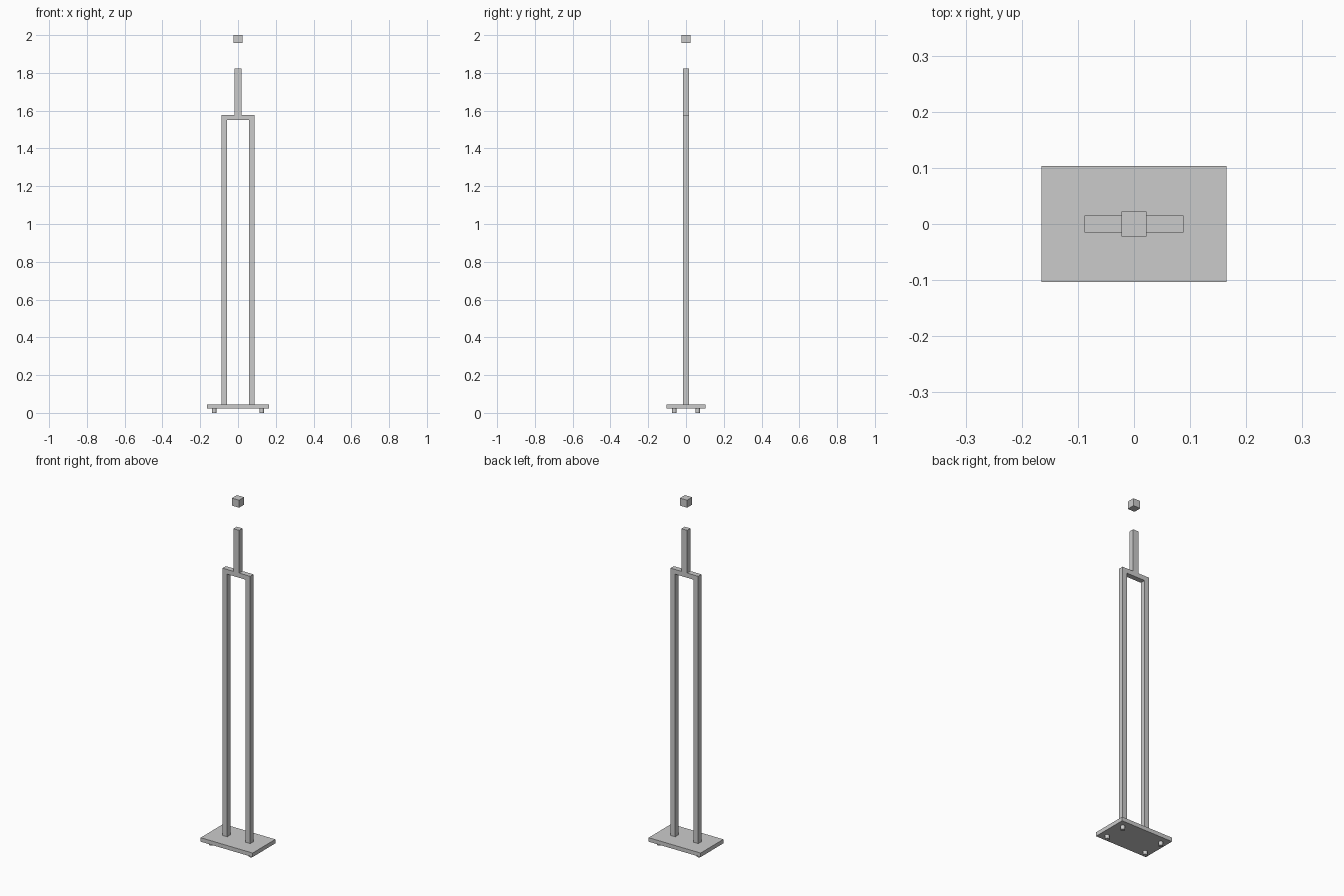
import bpy, bmesh

if "Cube" in bpy.data.objects:
    bpy.data.objects.remove(bpy.data.objects["Cube"])


def box(name, x0, x1, y0, y1, z0, z1):
    bm = bmesh.new()
    bmesh.ops.create_cube(bm, size=1)
    for v in bm.verts:
        v.co = (x1 if v.co.x > 0 else x0,
                y1 if v.co.y > 0 else y0,
                z1 if v.co.z > 0 else z0)
    return add(name, bm)


def add(name, bm):
    bmesh.ops.recalc_face_normals(bm, faces=bm.faces)
    mesh = bpy.data.meshes.new(name)
    bm.to_mesh(mesh)
    bm.free()
    obj = bpy.data.objects.new(name, mesh)
    bpy.context.collection.objects.link(obj)
    return obj


# Base plate
box("base_plate", -0.165, 0.165, -0.103, 0.103, 0.022, 0.045)

# Four round feet
for sx, side in ((-1, "left"), (1, "right")):
    for sy, end in ((-1, "front"), (1, "back")):
        bpy.ops.mesh.primitive_cylinder_add(
            vertices=24, radius=0.012, depth=0.022,
            location=(sx * 0.126, sy * 0.062, 0.011))
        bpy.context.object.name = f"{end}_{side}_foot"
        bpy.ops.object.shade_smooth_by_angle()

# Upright frame: one extruded profile of two posts, crossbar and stem
half = [(0.088, 0.045), (0.088, 1.578), (0.018, 1.578), (0.018, 1.823)]
inner = [(0.058, 1.551), (0.058, 0.045)]
profile = (half + [(-x, z) for x, z in reversed(half)]
           + [(-x, z) for x, z in reversed(inner)] + inner)
bm = bmesh.new()
face = bm.faces.new([bm.verts.new((x, -0.015, z)) for x, z in profile])
extruded = bmesh.ops.extrude_face_region(bm, geom=[face], use_keep_orig=True)
for v in extruded["geom"]:
    if isinstance(v, bmesh.types.BMVert):
        v.co.y = 0.015
add("upright_frame", bm)

# Floating top cube
box("top_cube", -0.0225, 0.0225, -0.0225, 0.0225, 1.957, 2.0)
